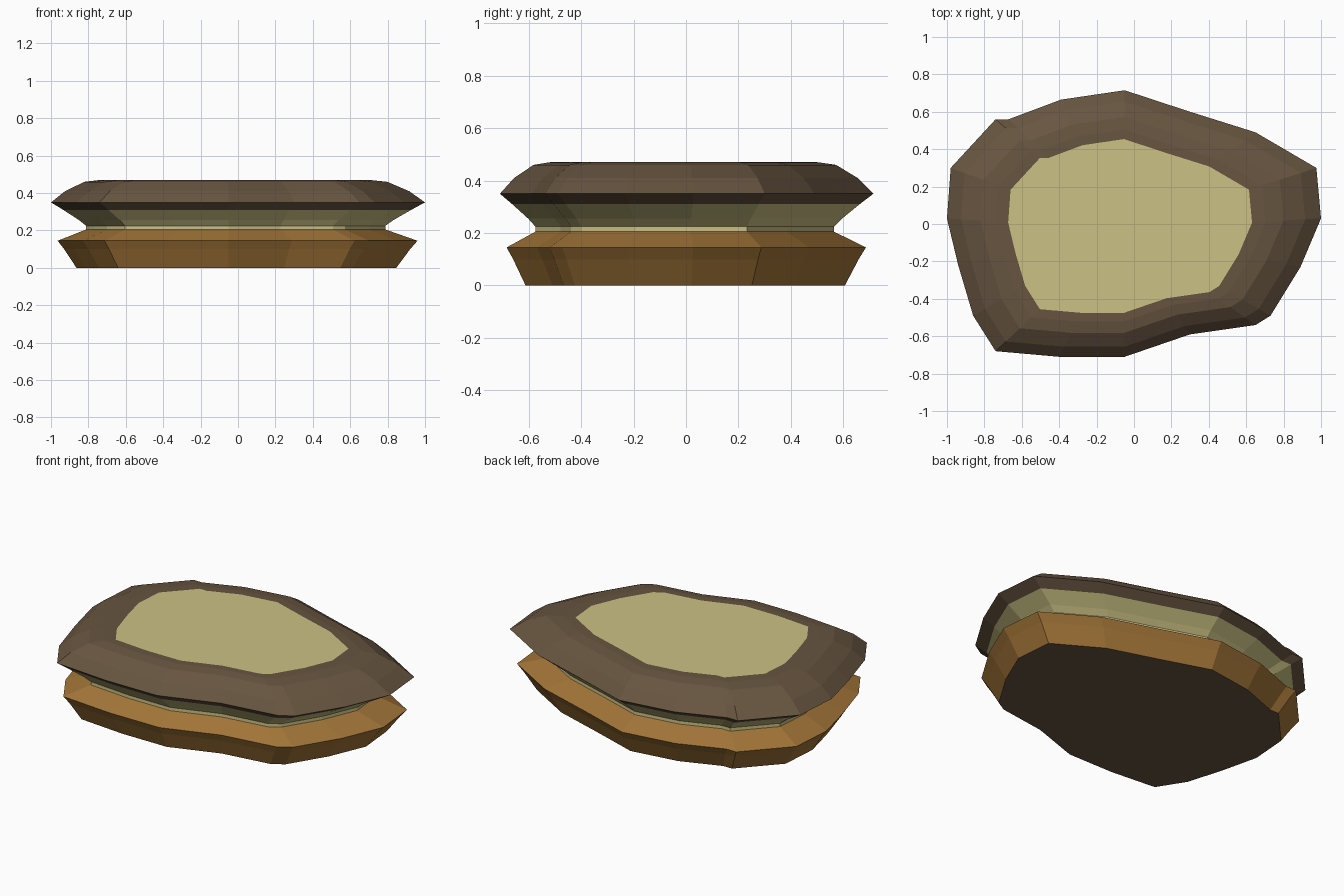
import bpy
import bmesh

cube = bpy.data.objects.get("Cube")
if cube:
    bpy.data.objects.remove(cube, do_unlink=True)


def material(name, rgb):
    mat = bpy.data.materials.new(name)
    mat.use_nodes = True
    color = (*rgb, 1.0)
    mat.diffuse_color = color
    mat.node_tree.nodes["Principled BSDF"].inputs["Base Color"].default_value = color
    return mat


dark_brown = material("dark brown", (0.135, 0.090, 0.051))
golden_brown = material("golden brown", (0.36, 0.176, 0.039))
cream = material("cream", (0.60, 0.535, 0.228))

# Irregular outline at full width, counter-clockwise from the front right corner
OUTLINE = [
    (-0.74, -0.68), (-0.40, -0.71), (-0.05, -0.71), (0.30, -0.59), (0.65, -0.54),
    (0.73, -0.49), (0.89, -0.23), (1.0, 0.03), (0.975, 0.30), (0.65, 0.49),
    (0.30, 0.60), (-0.05, 0.715), (-0.39, 0.665), (-0.67, 0.56), (-0.74, 0.56),
    (-0.98, 0.30), (-1.0, 0.03), (-0.94, -0.22), (-0.86, -0.49),
]
CENTRE = (-0.06, -0.035)


def layer(name, levels, side, bottom_cap, top_cap):
    """Loft the outline through (height, scale) levels and close both ends."""
    mats = [side, bottom_cap, top_cap]
    bm = bmesh.new()
    rings = []
    for z, s in levels:
        rings.append([bm.verts.new((CENTRE[0] * (1 - s) + x * s,
                                    CENTRE[1] * (1 - s) + y * s, z))
                      for x, y in OUTLINE])
    n = len(OUTLINE)
    for low, high in zip(rings, rings[1:]):
        for i in range(n):
            j = (i + 1) % n
            bm.faces.new((low[i], low[j], high[j], high[i]))
    bm.faces.new(rings[0][::-1]).material_index = 1
    bm.faces.new(rings[-1]).material_index = 2
    mesh = bpy.data.meshes.new(name)
    bm.to_mesh(mesh)
    bm.free()
    for mat in mats:
        mesh.materials.append(mat)
    obj = bpy.data.objects.new(name, mesh)
    bpy.context.collection.objects.link(obj)
    return obj


# Lower slab with a flared rim and a dark underside
layer("lower_slab",
      [(0, 0.855), (0.05, 0.89), (0.10, 0.925), (0.145, 0.962), (0.205, 0.80)],
      golden_brown, dark_brown, golden_brown)

# Narrow filling that widens upward
layer("filling",
      [(0.205, 0.80), (0.225, 0.80), (0.255, 0.84), (0.31, 0.93)],
      cream, cream, cream)

# Upper crust with a bevelled shoulder and a cream top
layer("upper_crust",
      [(0.31, 0.93), (0.35, 1.0), (0.41, 0.92), (0.46, 0.81), (0.47, 0.72), (0.471, 0.652)],
      dark_brown, dark_brown, cream)
